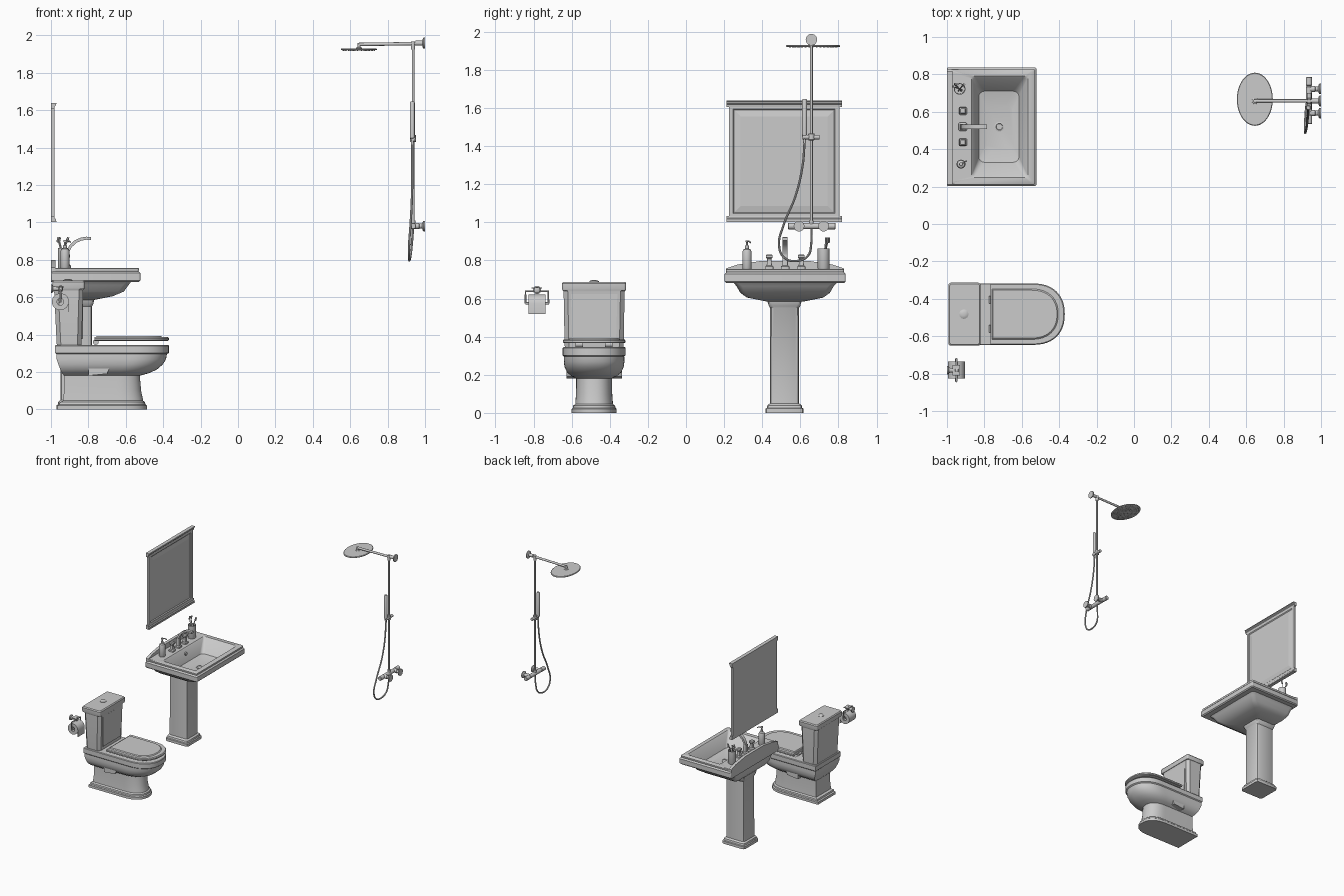
import bpy, bmesh, math
from mathutils import Vector
from math import cos, sin, pi, radians


def finish(name, bm, angle=35):
    bmesh.ops.recalc_face_normals(bm, faces=bm.faces)
    me = bpy.data.meshes.new(name)
    bm.to_mesh(me)
    bm.free()
    ob = bpy.data.objects.new(name, me)
    bpy.context.collection.objects.link(ob)
    smooth(ob, angle)
    return ob


def smooth(ob, angle=35):
    bpy.ops.object.select_all(action='DESELECT')
    ob.select_set(True)
    bpy.context.view_layer.objects.active = ob
    bpy.ops.object.shade_smooth_by_angle(angle=radians(angle))


def loft(name, rings, closed=False, angle=35):
    """Skin a list of equal-length rings; cap the ends or join them up."""
    bm = bmesh.new()
    vs = [[bm.verts.new(p) for p in r] for r in rings]
    n = len(vs[0])
    pairs = list(zip(vs, vs[1:])) + ([(vs[-1], vs[0])] if closed else [])
    for a, b in pairs:
        for i in range(n):
            j = (i + 1) % n
            bm.faces.new((a[i], a[j], b[j], b[i]))
    if not closed:
        bm.faces.new(vs[0])
        bm.faces.new(vs[-1])
    return finish(name, bm, angle)


def rrect(x0, x1, y0, y1, z, r=0.01, n=4):
    """Rounded rectangle ring."""
    pts = []
    for cx, cy, a in ((x1 - r, y1 - r, 0), (x0 + r, y1 - r, 90), (x0 + r, y0 + r, 180), (x1 - r, y0 + r, 270)):
        for k in range(n + 1):
            t = radians(a + 90 * k / n)
            pts.append((cx + r * cos(t), cy + r * sin(t), z))
    return pts


def dring(x0, xm, x1, hw, z, yc=-0.482, e=2.3, n=24):
    """Square back, rounded front ring."""
    pts = [(x0, yc + hw, z), (x0, yc - hw, z)]
    for k in range(n + 1):
        t = -pi / 2 + pi * k / n
        c, s = abs(cos(t)) ** (2 / e), abs(sin(t)) ** (2 / e) * (1 if t > 0 else -1)
        pts.append((xm + (x1 - xm) * c, yc + hw * s, z))
    return pts


def lathe(name, base, axis, prof, n=24, closed=False):
    """Revolve (radius, height) pairs round an axis."""
    d = Vector(axis).normalized()
    u = d.orthogonal().normalized()
    w = d.cross(u)
    b = Vector(base)
    rings = [[b + d * h + (u * cos(2 * pi * i / n) + w * sin(2 * pi * i / n)) * r for i in range(n)] for r, h in prof]
    return loft(name, rings, closed)


def rod(name, p0, p1, r, n=16):
    d = Vector(p1) - Vector(p0)
    return lathe(name, p0, d, [(r, 0), (r, d.length)], n)


def tube(name, pts, r, curved=True):
    cu = bpy.data.curves.new(name, 'CURVE')
    cu.dimensions = '3D'
    cu.bevel_depth, cu.bevel_resolution, cu.use_fill_caps = r, 2, True
    sp = cu.splines.new('BEZIER')
    sp.bezier_points.add(len(pts) - 1)
    for bp, p in zip(sp.bezier_points, pts):
        bp.co = p
        bp.handle_left_type = bp.handle_right_type = 'AUTO' if curved else 'VECTOR'
    ob = bpy.data.objects.new(name, cu)
    bpy.context.collection.objects.link(ob)
    bpy.ops.object.select_all(action='DESELECT')
    ob.select_set(True)
    bpy.context.view_layer.objects.active = ob
    bpy.ops.object.convert(target='MESH')
    smooth(bpy.context.object)


def extrude(name, pts, vec):
    return loft(name, [pts, [tuple(Vector(p) + Vector(vec)) for p in pts]])


# Toilet: foot, bowl, lid
loft("toilet_bowl", [dring(*a) for a in (
    (-.965, -.64, -.487, .118, 0), (-.965, -.64, -.487, .118, .02), (-.955, -.64, -.495, .112, .026),
    (-.952, -.64, -.497, .11, .038), (-.935, -.64, -.507, .099, .046), (-.93, -.65, -.518, .095, .10),
    (-.93, -.65, -.525, .094, .18), (-.94, -.64, -.48, .118, .192), (-.95, -.62, -.435, .142, .212),
    (-.96, -.60, -.402, .155, .24), (-.97, -.58, -.385, .159, .268), (-.97, -.57, -.38, .158, .295),
    (-.978, -.56, -.37, .165, .302), (-.978, -.56, -.37, .165, .34), (-.974, -.56, -.374, .161, .345),
    (-.76, -.56, -.43, .115, .345), (-.74, -.56, -.45, .10, .30), (-.70, -.6, -.52, .05, .22))])
for s in (-1, 1):  # side gussets under the rear shelf
    y = -.482 + s * .085
    extrude("rear_gusset", [(-.80, y, .18), (-.80, y, .29), (-.66, y, .29), (-.70, y, .19)], (0, s * .06, 0))
loft("toilet_lid", [dring(*a) for a in (
    (-.768, -.54, -.376, .159, .366), (-.768, -.54, -.37, .164, .37), (-.768, -.54, -.37, .164, .38),
    (-.766, -.54, -.376, .159, .386), (-.76, -.55, -.405, .135, .386), (-.755, -.55, -.412, .128, .392))])
for y in (-.56, -.405):
    rod("lid_hinge", (-.76, y - .02, .36), (-.76, y + .02, .36), .015)
# Tank with slim cover and flush button
loft("tank", [rrect(x0, x1, -.482 - h, -.482 + h, z, .022, 1) for x0, x1, h, z in (
    (-.968, -.838, .153, .34), (-.97, -.836, .155, .36), (-.983, -.828, .160, .635), (-.988, -.826, .164, .645))], angle=20)
loft("tank_cover", [rrect(x0, x1, -.482 - h, -.482 + h, z, .012, 3) for x0, x1, h, z in (
    (-.99, -.822, .166, .643), (-.992, -.82, .168, .65), (-.992, -.82, .168, .68), (-.986, -.826, .162, .688))])
loft("tank_front_panel", [[(x, -.482 + s * h, z) for s, h, z in ((-1, .115, .375), (1, .115, .375), (1, .122, .625), (-1, .122, .625))]
                          for x in (-.845, -.828)])
lathe("flush_button", (-.91, -.482, .685), (0, 0, 1), [(.025, 0), (.025, .006), (.018, .01), (.008, .012)])

# Washbasin
loft("basin", [rrect(*a) for a in (
    (-.93, -.77, .42, .62, .585, .03), (-.97, -.67, .32, .72, .605, .03), (-.985, -.61, .285, .755, .63, .03),
    (-.99, -.585, .265, .775, .665, .03), (-.993, -.572, .25, .79, .682, .02), (-1, -.53, .21, .83, .682, .01),
    (-1, -.522, .202, .838, .69, .01), (-1, -.522, .202, .838, .728, .01), (-1, -.532, .212, .828, .738, .01),
    (-1, -.53, .21, .83, .744, .01), (-1, -.53, .21, .83, .752, .01), (-.997, -.535, .215, .825, .756, .01),
    (-.87, -.567, .248, .792, .756, .015), (-.862, -.575, .258, .782, .748, .015),
    (-.83, -.615, .33, .71, .655, .03), (-.79, -.65, .40, .64, .64, .03))])
prof = [(.21, .73), (.21, .758), (.27, .778), (.40, .798), (.64, .798), (.77, .778), (.83, .758), (.83, .73)]
extrude("basin_upstand", [(-1, y, z) for y, z in prof], (.024, 0, 0))
lathe("drain", (-.72, .52, .635), (0, 0, 1), [(.026, 0), (.026, .008), (.018, .01), (.016, .007)])
rod("overflow", (-.864, .52, .715), (-.84, .52, .72), .012)
# Square pedestal column with moulded base and collar
loft("basin_pedestal", [rrect(-.865 - a, -.865 + a, .517 - b, .517 + b, z, .02, 2) for a, b, z in (
    (.105, .1, 0), (.105, .1, .022), (.098, .093, .026), (.096, .09, .04), (.085, .077, .05),
    (.084, .075, .55), (.09, .082, .56), (.095, .088, .58), (.1, .095, .61))])

# Taps
for y in (.437, .605):
    loft("tap_handle", [rrect(-.915 - r, -.915 + r, y - r, y + r, z, r * .25, 2) for r, z in (
        (.021, .75), (.021, .768), (.014, .774), (.011, .80), (.011, .808), (.018, .815), (.018, .826), (.012, .832))])
loft("spout_base", [rrect(-.915 - r, -.915 + r, .52 - r, .52 + r, z, r * .25, 2) for r, z in (
    (.022, .75), (.022, .768), (.015, .774), (.013, .83))])
path = [(-.918, .80), (-.912, .84), (-.895, .872), (-.87, .896), (-.84, .910), (-.81, .915), (-.785, .913)]
loft("spout", [[(x + s * .008 * a, .52 + t * .013, z - s * .008 * b) for s, t in ((-1, -1), (1, -1), (1, 1), (-1, 1))]
               for (x, z), a, b in zip(path, (1, .95, .8, .6, .35, .1, 0), (0, .3, .6, .8, .95, 1, 1))])

# Soap dispenser and toothbrush cup
lathe("soap_bottle", (-.925, .32, .755), (0, 0, 1),
      [(.022, 0), (.024, .004), (.024, .09), (.02, .102), (.01, .107), (.01, .122), (.005, .123), (.005, .14), (.009, .141), (.009, .15)])
tube("soap_nozzle", [(-.925, .32, .90), (-.905, .332, .90), (-.895, .337, .893)], .004)
lathe("brush_cup", (-.932, .722, .755), (0, 0, 1),
      [(.029, 0), (.031, .004), (.031, .108), (.028, .108), (.026, .012), (.005, .01)])
for dx, dy in ((.014, .02), (-.026, .012), (-.02, .024)):
    tip = (-.932 + dx * 1.3, .722 + dy * 1.1, .915)
    rod("toothbrush", (-.932 - dx * .5, .722 - dy * .5, .768), tip, .0035, 8)
    rod("brush_head", (tip[0], tip[1], .893), (tip[0] + .006, tip[1], .92), .006, 8)

# Mirror: bevelled panel, moulded top and bottom rails
loft("mirror_panel", [[(x, y, z) for y, z in ((.515 - a, 1.32 - b), (.515 + a, 1.32 - b), (.515 + a, 1.32 + b), (.515 - a, 1.32 + b))]
                      for x, a, b in ((-1, .29, .315), (-.982, .29, .315), (-.982, .268, .275), (-.988, .262, .268), (-.982, .228, .235))], angle=5)
for s in (-1, 1):
    rail = [(0, -.032), (.018, -.032), (.02, -.02), (.026, -.014), (.026, -.006), (.03, -.004), (.03, 0), (0, 0)]
    extrude("mirror_rail", [(-1 + x, .212, 1.32 + s * (.318 + z)) for x, z in rail], (0, .606, 0))

# Toilet paper holder, roll and loose sheet
lathe("holder_rosette", (-1, -.782, .645), (1, 0, 0), [(.022, 0), (.022, .008), (.014, .012), (.01, .04), (.016, .045), (.016, .06), (.008, .064)])
tube("holder_frame", [(-.95, -.722, .575), (-.95, -.722, .638), (-.95, -.842, .638), (-.95, -.842, .575)], .005, False)
rod("holder_bar", (-.95, -.842, .575), (-.95, -.72, .575), .006)
lathe("paper_roll", (-.95, -.826, .575), (0, 1, 0), [(.045, 0), (.045, .09), (.018, .09), (.018, 0)], 32, True)
arc = [(-.95 + r * cos(radians(a)), r * sin(radians(a)) + .575) for r, a in ((.047, 90), (.047, 60), (.047, 30), (.047, 0))] + [(-.903, .52)]
arc += [(-.905, .52)] + [(-.95 + .045 * cos(radians(a)), .575 + .045 * sin(radians(a))) for a in (0, 30, 60, 90)]
extrude("paper_sheet", [(x, -.826, z) for x, z in arc], (0, .09, 0))
extrude("holder_cover", [(-.97, -.81, .652), (-.93, -.81, .652), (-.93, -.81, .658), (-.97, -.81, .658)], (0, .055, 0))

# Shower: wall arm, riser, rain head
PX, PY = .936, .658
lathe("arm_flange", (1, PY, 1.958), (-1, 0, 0), [(.03, 0), (.03, .008), (.024, .012), (.013, .014), (.013, .05)])
rod("shower_arm", (.99, PY, 1.956), (.642, PY, 1.951), .009)
rod("riser_pipe", (PX, PY, .98), (PX, PY, 1.955), .007)
rod("riser_joint", (PX, PY, 1.925), (PX, PY, 1.968), .011)
lathe("head_joint", (.647, PY, 1.925), (0, 0, 1), [(.018, 0), (.016, .008), (.009, .012), (.009, .034)])
loft("rain_head", [[(.646 + .096 * k * cos(t), .667 + .142 * k * sin(t), z) for t in [2 * pi * i / 48 for i in range(48)]]
                   for k, z in ((.97, 1.92), (1, 1.922), (1, 1.927), (.97, 1.93))])
bm = bmesh.new()
for i in range(1, 7):
    for j in range(6 * i):
        t, k = 2 * pi * j / (6 * i), i / 6.8
        c = Vector((.646 + .096 * k * cos(t), .667 + .142 * k * sin(t), 1.919))
        new = bmesh.ops.create_cone(bm, cap_ends=True, segments=6, radius1=.002, radius2=.003, depth=.004)
        bmesh.ops.translate(bm, verts=new['verts'], vec=c)
finish("head_nozzles", bm)
# Thermostatic bar with wall unions
lathe("mixer_bar", (PX, .535, .98), (0, 1, 0), [(.014, 0), (.017, .003), (.017, .045), (.014, .048), (.014, .052),
      (.016, .054), (.016, .198), (.014, .2), (.014, .204), (.017, .207), (.017, .247), (.014, .25)])
for y in (.593, .722):
    lathe("mixer_union", (1, y, .98), (-1, 0, 0), [(.028, 0), (.028, .008), (.022, .013), (.013, .015), (.013, .03), (.016, .032), (.016, .06)])
rod("diverter_nut", (PX, PY, .985), (PX, PY, 1.01), .012)
# Slider, hand shower, hose
rod("slider_clamp", (PX, .612, 1.447), (PX, .70, 1.447), .012)
lathe("slider_collar", (PX, PY, 1.43), (0, 0, 1), [(.014, 0), (.017, .004), (.017, .032), (.014, .036)])
lathe("hand_shower", (PX - .004, .622, 1.415), (0, 0, 1), [(.007, 0), (.008, .03), (.013, .035), (.013, .225), (.01, .232)])
tube("shower_hose", [(.932, .622, 1.42), (.932, .612, 1.30), (.93, .575, 1.14), (.922, .51, .98), (.915, .488, .88),
                     (.915, .515, .815), (.917, .58, .797), (.923, .64, .825), (.93, .657, .89), (PX, .658, .97)], .006)
